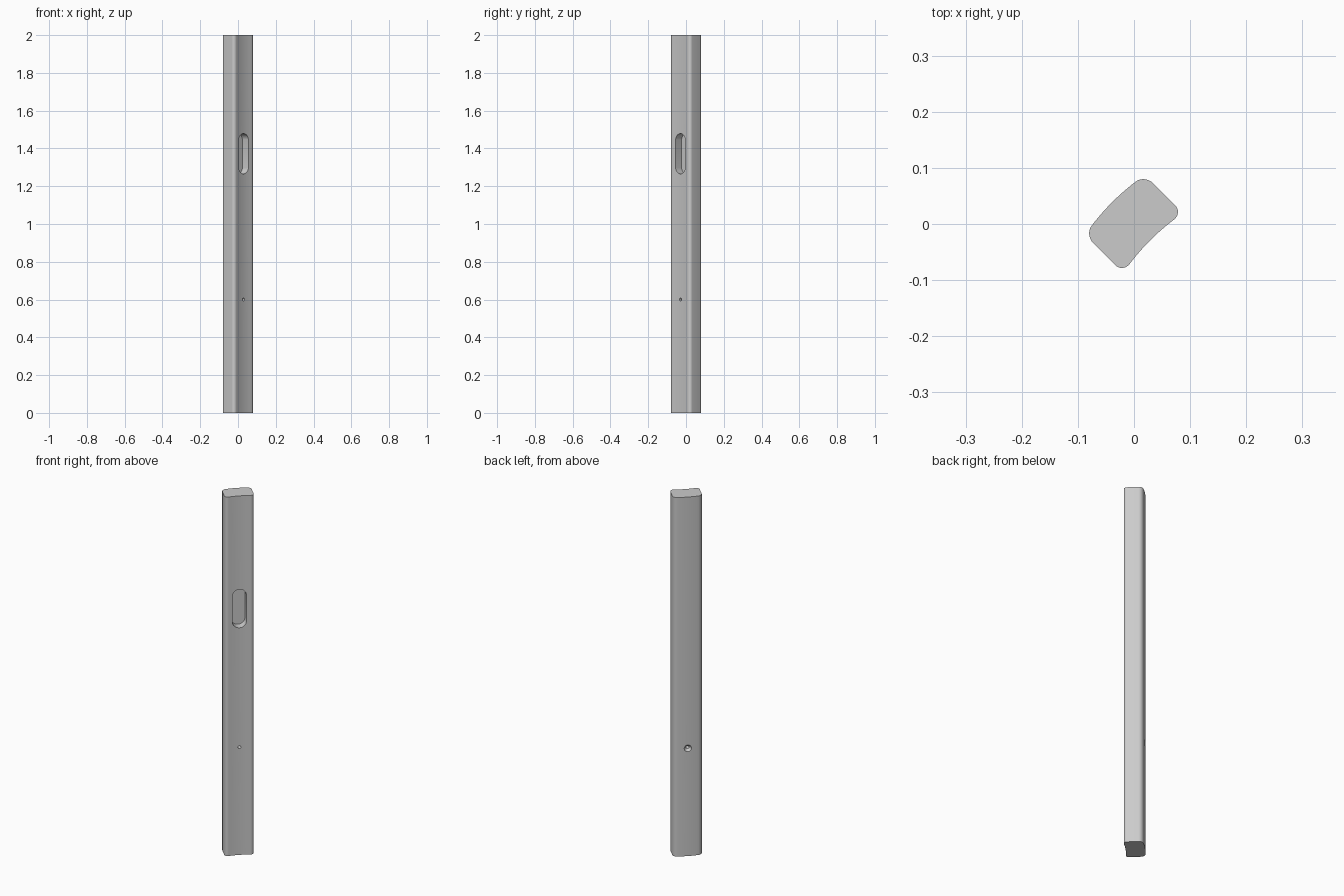
import bpy, bmesh, math
from mathutils import Vector, Matrix

if "Cube" in bpy.data.objects:
    bpy.data.objects.remove(bpy.data.objects["Cube"])

TURN = Matrix.Rotation(math.radians(45), 4, 'Z')
L, W, R, BOW = 0.0755, 0.048, 0.02, 0.007  # half length, half width, corner radius, side bow


def prism(name, lower, upper):
    """Solid between two matching loops of points, turned 45 degrees."""
    bm = bmesh.new()
    a = [bm.verts.new(p) for p in lower]
    b = [bm.verts.new(p) for p in upper]
    n = len(a)
    for i in range(n):
        bm.faces.new((a[i], a[(i + 1) % n], b[(i + 1) % n], b[i]))
    bm.faces.new(a[::-1])
    bm.faces.new(b)
    bmesh.ops.recalc_face_normals(bm, faces=bm.faces)
    bm.transform(TURN)
    mesh = bpy.data.meshes.new(name)
    bm.to_mesh(mesh)
    bm.free()
    ob = bpy.data.objects.new(name, mesh)
    bpy.context.collection.objects.link(ob)
    return ob


def stadium(r, half, y, z, n=32):
    """Upright rounded slot outline in the plane at depth y."""
    pts = []
    for i in range(n):
        t = 2 * math.pi * (i + 0.5) / n
        pts.append(Vector((r * math.cos(t), y,
                           z + r * math.sin(t) + math.copysign(half, math.sin(t)))))
    return pts


# Bowed plank cross-section with rounded corners
profile = []
for k, (sx, sy) in enumerate([(1, 1), (-1, 1), (-1, -1), (1, -1)]):
    for i in range(9):
        t = math.pi / 2 * (k + i / 8)
        profile.append((sx * (L - R) + R * math.cos(t), sy * (W - R) + R * math.sin(t)))
    if sx * sy > 0:  # long sides follow after corners 0 and 2
        for i in range(1, 12):
            profile.append((sx * (L - R) * (1 - i / 6), sy * W))
profile = [(x, y + BOW * (1 - (x / L) ** 2)) for x, y in profile]
body = prism("door_edge_bar", [(x, y, 0) for x, y in profile],
             [(x, y, 2) for x, y in profile])

# Cutters: finger slot, through hole, countersink on the back
cutters = [
    prism("slot_cutter", stadium(0.036, 0.071, -0.1, 1.372), stadium(0.036, 0.071, 0.003, 1.372)),
    prism("hole_cutter", stadium(0.008, 0, -0.1, 0.6), stadium(0.008, 0, 0.1, 0.6)),
    prism("countersink_cutter", stadium(0.008, 0, 0.041, 0.6), stadium(0.023, 0, 0.06, 0.6)),
]
for c in cutters:
    m = body.modifiers.new(c.name, 'BOOLEAN')
    m.operation, m.solver, m.object = 'DIFFERENCE', 'EXACT', c
    c.hide_render = True

# Bake the cuts and smooth the rounded surfaces
bpy.context.view_layer.objects.active = body
body.select_set(True)
for m in list(body.modifiers):
    bpy.ops.object.modifier_apply(modifier=m.name)
for c in cutters:
    bpy.data.objects.remove(c)
bpy.ops.object.shade_smooth_by_angle(angle=math.radians(30))
body.name = "handle_bar"
